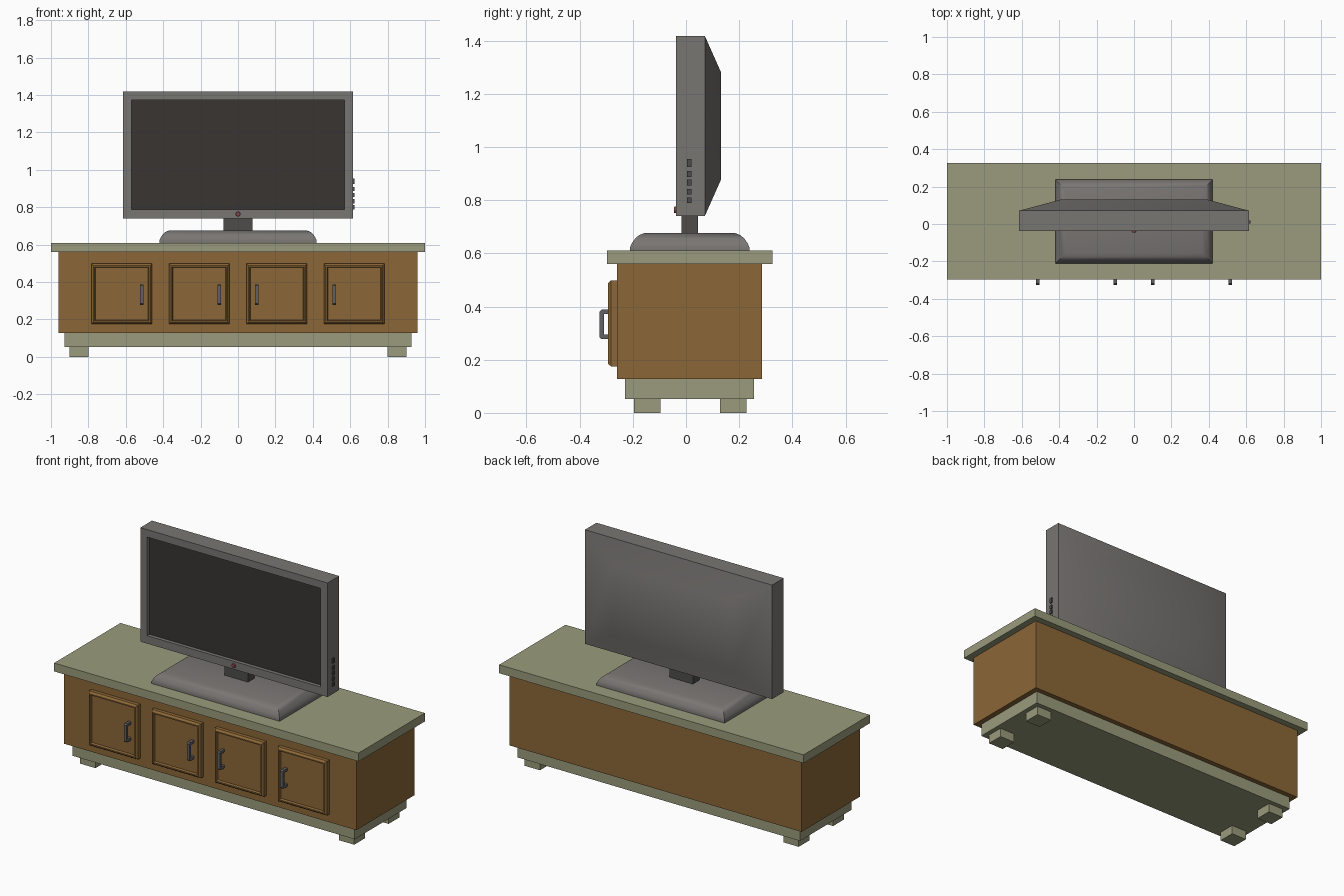
import bpy, bmesh, math
from mathutils import Matrix

if "Cube" in bpy.data.objects:
    bpy.data.objects.remove(bpy.data.objects["Cube"])


def material(name, rgb):
    m = bpy.data.materials.new(name)
    m.diffuse_color = (*rgb, 1)
    m.use_nodes = True
    m.node_tree.nodes["Principled BSDF"].inputs["Base Color"].default_value = m.diffuse_color
    return m


WOOD = material("wood", (0.26, 0.135, 0.038))
OLIVE = material("olive_paint", (0.32, 0.33, 0.20))
GREY = material("plastic_grey", (0.19, 0.18, 0.17))
DARK = material("dark_grey", (0.075, 0.073, 0.07))
SCREEN = material("screen_dark", (0.04, 0.035, 0.032))
METAL = material("handle_metal", (0.12, 0.12, 0.125))
RED = material("button_red", (0.25, 0.06, 0.06))


def finish(name, bm, mat, smooth=None):
    bmesh.ops.recalc_face_normals(bm, faces=bm.faces)
    me = bpy.data.meshes.new(name)
    bm.to_mesh(me)
    bm.free()
    me.materials.append(mat)
    ob = bpy.data.objects.new(name, me)
    bpy.context.collection.objects.link(ob)
    if smooth:
        bpy.ops.object.select_all(action='DESELECT')
        ob.select_set(True)
        bpy.context.view_layer.objects.active = ob
        bpy.ops.object.shade_smooth_by_angle(angle=math.radians(smooth))
    return ob


def rect_loft(name, rings, axis, mat, smooth=None):
    """Skin rectangles (x0, x1, a0, a1, depth) stacked along Y or Z, capped."""
    bm = bmesh.new()
    loops = []
    for x0, x1, a0, a1, d in rings:
        pts = [(x0, a0), (x1, a0), (x1, a1), (x0, a1)]
        loops.append([bm.verts.new((x, d, a) if axis == 'Y' else (x, a, d)) for x, a in pts])
    for lo, hi in zip(loops, loops[1:]):
        for i in range(4):
            j = (i + 1) % 4
            bm.faces.new((lo[i], lo[j], hi[j], hi[i]))
    bm.faces.new(loops[0])
    bm.faces.new(loops[-1])
    return finish(name, bm, mat, smooth)


def box(name, x0, x1, y0, y1, z0, z1, mat):
    return rect_loft(name, [(x0, x1, y0, y1, z0), (x0, x1, y0, y1, z1)], 'Z', mat)


def inset_rings(x0, x1, a0, a1, steps):
    return [(x0 + i, x1 - i, a0 + i, a1 - i, d) for i, d in steps]


# Cabinet
box("cabinet_top", -1, 1, -0.297, 0.325, 0.56, 0.61, OLIVE)
box("cabinet_body", -0.96, 0.96, -0.26, 0.286, 0.127, 0.56, WOOD)
box("cabinet_plinth", -0.928, 0.928, -0.23, 0.256, 0.053, 0.127, OLIVE)
for s, side in ((-1, "left"), (1, "right")):
    for y, end in ((-0.145, "front"), (0.178, "back")):
        box(f"{end}_{side}_foot", s * 0.85 - 0.05, s * 0.85 + 0.05,
            y - 0.05, y + 0.05, 0, 0.053, OLIVE)


# U-shaped door pull, extruded along x
def handle(name, x):
    profile = [(-0.28, 0.278), (-0.318, 0.278), (-0.325, 0.285), (-0.325, 0.381),
               (-0.318, 0.388), (-0.28, 0.388), (-0.28, 0.372), (-0.309, 0.372),
               (-0.309, 0.294), (-0.28, 0.294)]
    bm = bmesh.new()
    f = bm.faces.new([bm.verts.new((x - 0.009, y, z)) for y, z in profile])
    ext = bmesh.ops.extrude_face_region(bm, geom=[f], use_keep_orig=True)
    bmesh.ops.translate(bm, vec=(0.018, 0, 0),
                        verts=[g for g in ext["geom"] if isinstance(g, bmesh.types.BMVert)])
    finish(name, bm, METAL)


# Doors: bevelled rim around a sunken panel
door_steps = [(0, -0.255), (0, -0.282), (0.01, -0.294), (0.017, -0.294), (0.021, -0.281)]
for i, (cx, hx) in enumerate(((-0.621, -0.514), (-0.207, -0.1), (0.207, 0.1), (0.621, 0.514))):
    rect_loft(f"door_{i + 1}",
              inset_rings(cx - 0.162, cx + 0.162, 0.175, 0.498, door_steps), 'Y', WOOD)
    handle(f"door_handle_{i + 1}", hx)

# Television stand
rect_loft("tv_stand_base", inset_rings(
    -0.42, 0.42, -0.21, 0.238,
    [(0, 0.61), (0, 0.624), (0.006, 0.638), (0.018, 0.655), (0.034, 0.669), (0.055, 0.677)]),
    'Z', GREY, 35)
box("tv_neck", -0.077, 0.077, -0.016, 0.046, 0.67, 0.76, DARK)

# Television shell: recessed front, tapered back
rect_loft("tv_shell", [
    (-0.57, 0.57, 0.788, 1.374, -0.012),
    (-0.57, 0.57, 0.788, 1.374, -0.038),
    (-0.615, 0.615, 0.741, 1.418, -0.038),
    (-0.615, 0.615, 0.741, 1.418, 0.071),
    (-0.39, 0.39, 0.876, 1.283, 0.131)], 'Y', GREY, 30)
box("tv_screen", -0.57, 0.57, -0.016, -0.008, 0.788, 1.374, SCREEN)

# Power button and side controls
bm = bmesh.new()
bmesh.ops.create_cone(bm, cap_ends=True, segments=16, radius1=0.013, radius2=0.011, depth=0.012,
                      matrix=Matrix.Translation((0, -0.04, 0.764)) @ Matrix.Rotation(math.pi / 2, 4, 'X'))
finish("power_button", bm, RED, 30)
for i, (z, h) in enumerate(((0.94, 0.015), (0.898, 0.011), (0.866, 0.011), (0.832, 0.011), (0.8, 0.011))):
    box(f"side_button_{i + 1}", 0.61, 0.622, 0.004, 0.02, z - h, z + h, DARK)
